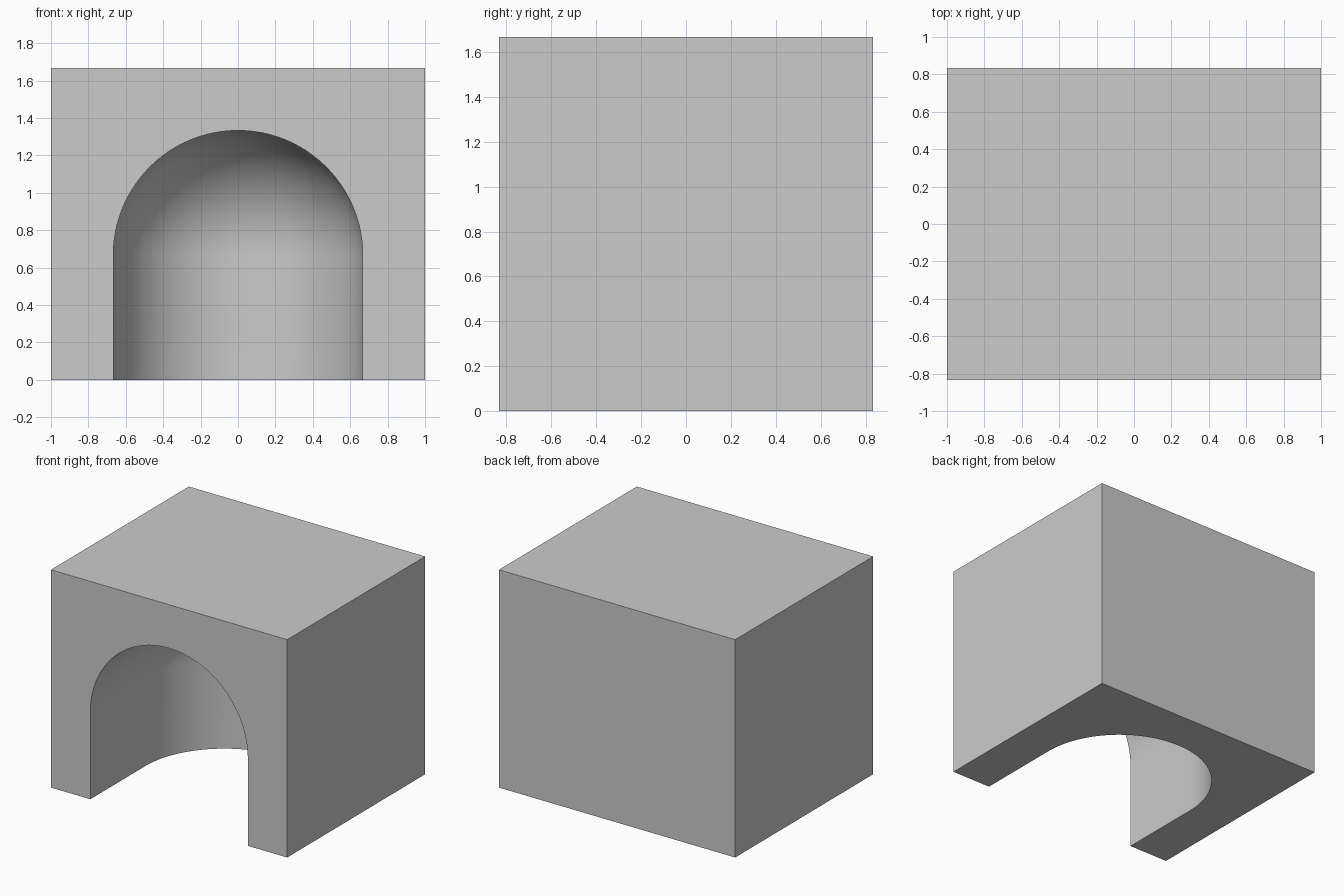
import bpy
import bmesh
from math import sin, cos, pi
from mathutils import Vector

if "Cube" in bpy.data.objects:
    bpy.data.objects.remove(bpy.data.objects["Cube"], do_unlink=True)

HALF_W, HALF_D, HEIGHT = 1.0, 5 / 6, 5 / 3   # block
RADIUS = SPRING = 2 / 3                      # niche radius and height where its vault starts
CENTRE_Y = -HALF_D + RADIUS                  # axis of the rounded niche end
ARC = 32                                     # segments per quarter circle

stone = bpy.data.materials.new("light_grey")
stone.use_nodes = True
grey = (0.6, 0.6, 0.6, 1)
stone.diffuse_color = grey
stone.node_tree.nodes["Principled BSDF"].inputs["Base Color"].default_value = grey

bm = bmesh.new()


def niche_column(angle, y):
    """Upright wall line that bends over into the vault, turned about the niche axis."""
    profile = [(RADIUS, 0)]
    for i in range(ARC + 1):
        t = pi / 2 * i / ARC
        profile.append((RADIUS * cos(t), SPRING + RADIUS * sin(t)))
    return [bm.verts.new((r * cos(angle), y + r * sin(angle), z)) for r, z in profile]


# Niche: straight barrel at the front, half-round end with a quarter-sphere dome
columns = [niche_column(0, -HALF_D)]
columns += [niche_column(pi * i / (2 * ARC), CENTRE_Y) for i in range(2 * ARC + 1)]
columns.append(niche_column(pi, -HALF_D))
for a, b in zip(columns, columns[1:]):
    for i in range(len(a) - 1):
        bm.faces.new((a[i], b[i], b[i + 1], a[i + 1]))

# Block: plain sides, back and top, with the niche outline cut from front and base
plan = [(-HALF_W, -HALF_D), (-HALF_W, HALF_D), (HALF_W, HALF_D), (HALF_W, -HALF_D)]
low = [bm.verts.new((x, y, 0)) for x, y in plan]
high = [bm.verts.new((x, y, HEIGHT)) for x, y in plan]
for i in range(3):
    bm.faces.new((low[i], low[i + 1], high[i + 1], high[i]))
bm.faces.new(high)
bm.faces.new(low + [c[0] for c in columns])
bm.faces.new([low[0], high[0], high[3], low[3]] + columns[0] + columns[-1][::-1])

bmesh.ops.remove_doubles(bm, verts=bm.verts, dist=1e-5)
bmesh.ops.recalc_face_normals(bm, faces=bm.faces)

mesh = bpy.data.meshes.new("niche_block")
bm.to_mesh(mesh)
bm.free()
mesh.materials.append(stone)
block = bpy.data.objects.new("niche_block", mesh)
bpy.context.collection.objects.link(block)

# Smooth niche, crisp block edges
bpy.ops.object.select_all(action="DESELECT")
block.select_set(True)
bpy.context.view_layer.objects.active = block
bpy.ops.object.shade_smooth_by_angle(angle=pi / 6)
